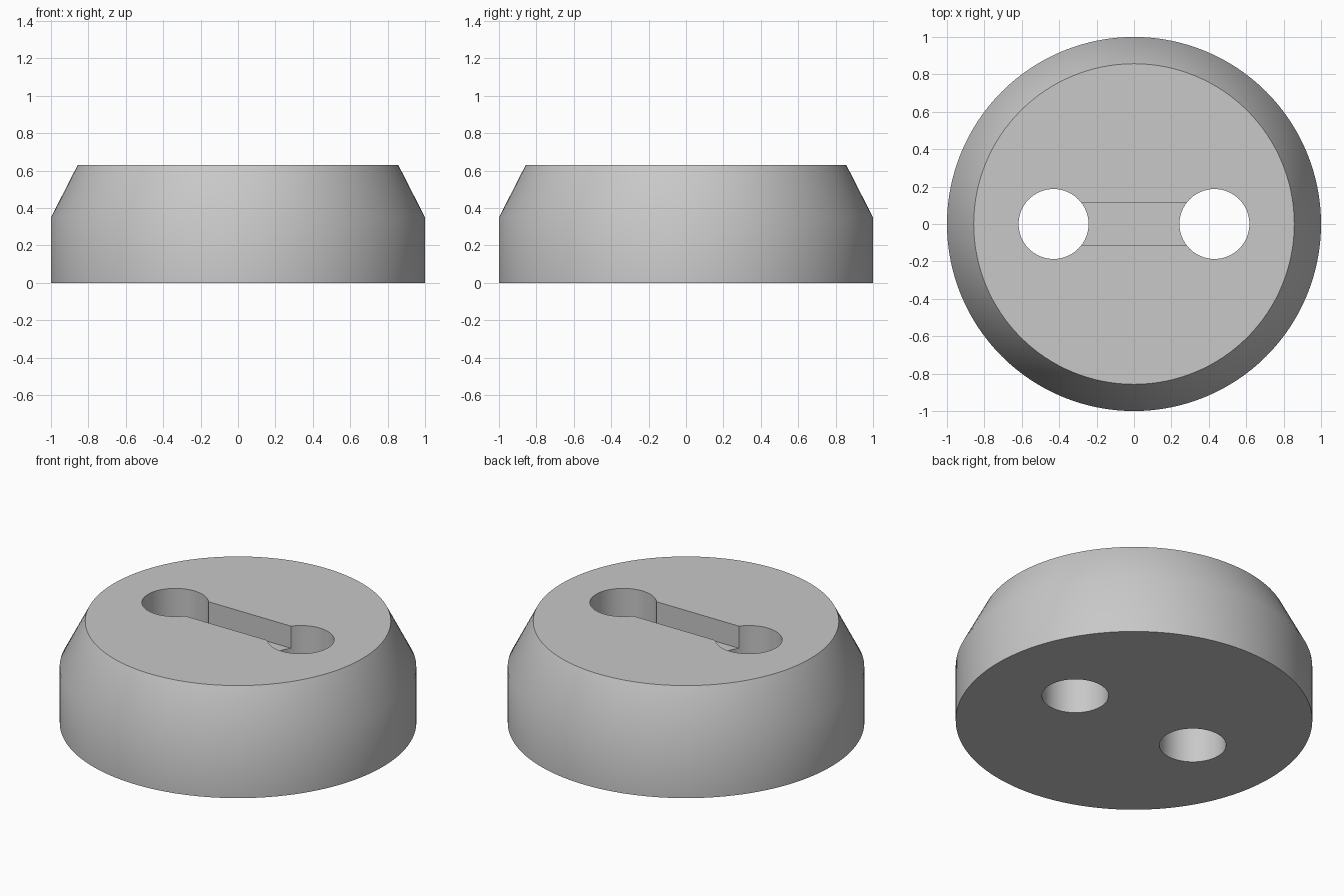
import bpy, bmesh, math

if "Cube" in bpy.data.objects:
    bpy.data.objects.remove(bpy.data.objects["Cube"])

SEGMENTS = 128
HEIGHT = 0.63
HOLE_X, HOLE_R = 0.43, 0.187
SLOT_HALF, SLOT_DEPTH = 0.115, 0.137

grey = bpy.data.materials.new("plain grey")
grey.diffuse_color = (0.58, 0.58, 0.58, 1)
grey.use_nodes = True
grey.node_tree.nodes["Principled BSDF"].inputs["Base Color"].default_value = grey.diffuse_color


def lathe(name, profile, x=0.0, segments=SEGMENTS):
    """Closed solid from stacked rings of (radius, z)."""
    bm = bmesh.new()
    rings = [[bm.verts.new((x + r * math.cos(2 * math.pi * i / segments),
                            r * math.sin(2 * math.pi * i / segments), z))
              for i in range(segments)] for r, z in profile]
    for low, high in zip(rings, rings[1:]):
        for i in range(segments):
            j = (i + 1) % segments
            bm.faces.new((low[i], low[j], high[j], high[i]))
    bm.faces.new(rings[0][::-1])
    bm.faces.new(rings[-1])
    mesh = bpy.data.meshes.new(name)
    bm.to_mesh(mesh)
    bm.free()
    mesh.materials.append(grey)
    obj = bpy.data.objects.new(name, mesh)
    bpy.context.collection.objects.link(obj)
    return obj


# Round body with a sloped shoulder
body = lathe("button_body", [(1, 0), (1, 0.35), (0.857, HEIGHT)])

# Two through holes
cutters = [lathe("hole_cutter", [(HOLE_R, -0.1), (HOLE_R, HEIGHT + 0.1)], side * HOLE_X, 64)
           for side in (-1, 1)]

# Shallow thread slot joining the holes
bpy.ops.mesh.primitive_cube_add(size=1, location=(0, 0, HEIGHT - SLOT_DEPTH + 0.15))
slot = bpy.context.object
slot.name = "slot_cutter"
slot.scale = (2 * HOLE_X - 0.06, 2 * SLOT_HALF, 0.3)
slot.data.materials.append(grey)
cutters.append(slot)

bpy.ops.object.select_all(action='DESELECT')
body.select_set(True)
bpy.context.view_layer.objects.active = body
for cutter in cutters:
    cutter.hide_render = True
    mod = body.modifiers.new("cut", 'BOOLEAN')
    mod.operation = 'DIFFERENCE'
    mod.solver = 'EXACT'
    mod.object = cutter
    bpy.ops.object.modifier_apply(modifier=mod.name)
for cutter in cutters:
    bpy.data.objects.remove(cutter)

# Smooth sides, sharp rims
bpy.ops.object.shade_smooth_by_angle(angle=math.radians(35))
